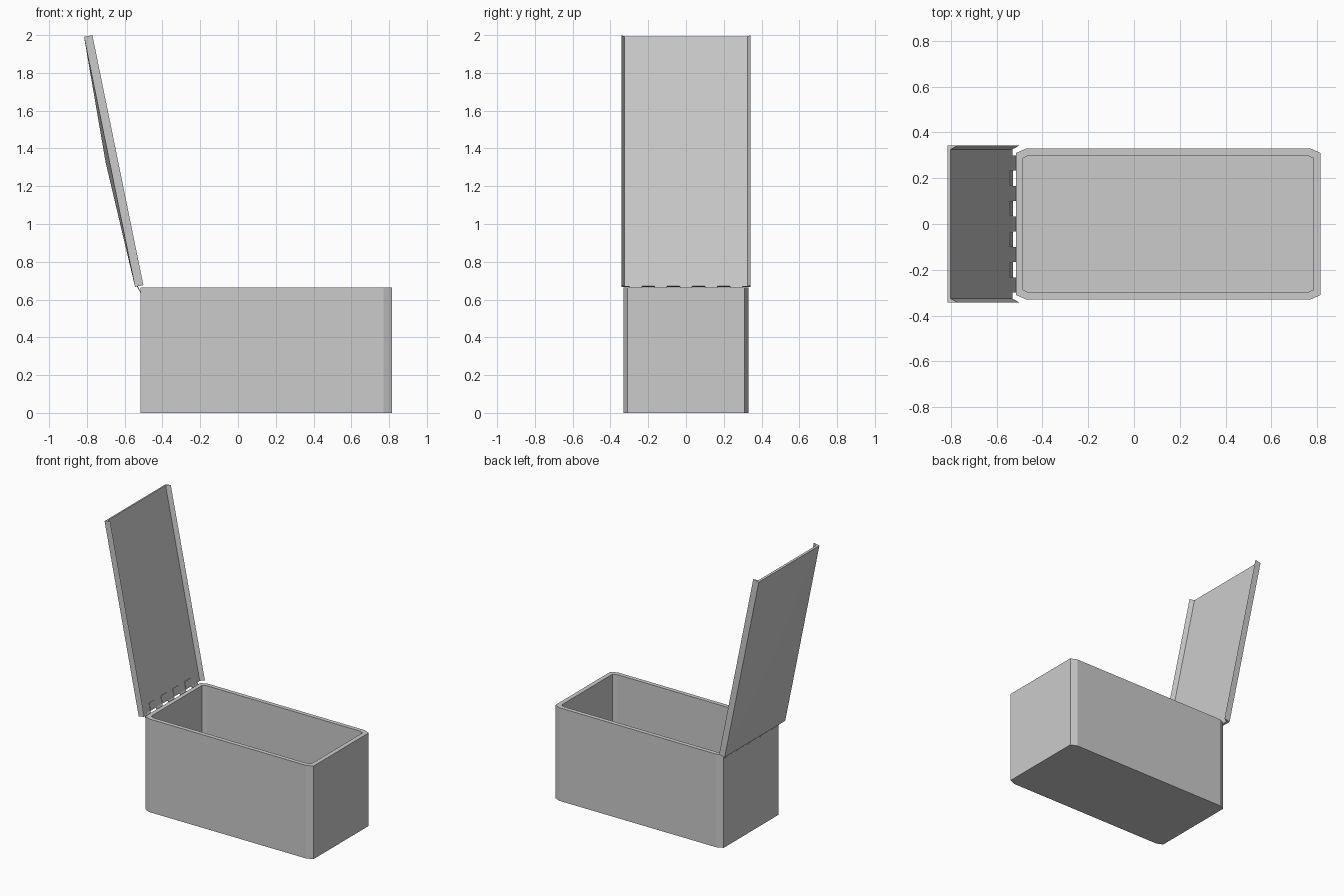
import bpy, bmesh
from mathutils import Vector

if "Cube" in bpy.data.objects:
    bpy.data.objects.remove(bpy.data.objects["Cube"])


def make_object(name, bm):
    bmesh.ops.recalc_face_normals(bm, faces=bm.faces)
    mesh = bpy.data.meshes.new(name)
    bm.to_mesh(mesh)
    bm.free()
    ob = bpy.data.objects.new(name, mesh)
    bpy.context.collection.objects.link(ob)
    return ob


def ring(bm, x0, x1, y, cx, cy, z):
    pts = [(x0 + cx, -y), (x1 - cx, -y), (x1, cy - y), (x1, y - cy),
           (x1 - cx, y), (x0 + cx, y), (x0, y - cy), (x0, cy - y)]
    return [bm.verts.new((a, b, z)) for a, b in pts]


def bridge(bm, a, b):
    for i in range(len(a)):
        j = (i + 1) % len(a)
        bm.faces.new((a[i], a[j], b[j], b[i]))


# Open box with chamfered corners and a thin wall
bm = bmesh.new()
rings = [ring(bm, -0.515, 0.815, 0.33, 0.045, 0.02, 0),
         ring(bm, -0.515, 0.815, 0.33, 0.045, 0.02, 0.665),
         ring(bm, -0.485, 0.783, 0.3, 0.028, 0.013, 0.665),
         ring(bm, -0.485, 0.783, 0.3, 0.028, 0.013, 0.03)]
for a, b in zip(rings, rings[1:]):
    bridge(bm, a, b)
bm.faces.new(rings[0])
bm.faces.new(rings[-1])
make_object("box_body", bm)

# Lid frame: origin at the outer hinge edge, U along the lid, N to its inside
ORIGIN = Vector((-0.545, 0, 0.667))
U = Vector((-0.27, 0, 1.324)).normalized()
N = Vector((U.z, 0, -U.x))
LENGTH = 1.351


def lid_point(u, y, n):
    return ORIGIN + U * u + N * n + Vector((0, y, 0))


# Lid: shallow channel with tapered side lips and a slightly raised outer face
bm = bmesh.new()
profile = [(-0.342, 0), (0.342, 0), (0.342, 0.045), (0.326, 0.015),
           (-0.326, 0.015), (-0.342, 0.045)]
ends = [[bm.verts.new(lid_point(u, y, n)) for y, n in profile] for u in (0, LENGTH)]
bridge(bm, *ends)
for e in ends:
    bm.faces.new(e)
bm.faces.ensure_lookup_table()
outer = bm.faces[0]
apex = bmesh.ops.poke(bm, faces=[outer])["verts"][0]
apex.co -= N * 0.021
make_object("lid", bm)


def slab(bm, corners, offset):
    a = [bm.verts.new(c) for c in corners]
    b = [bm.verts.new(c + offset) for c in corners]
    bridge(bm, a, b)
    bm.faces.new(a)
    bm.faces.new(b)


# Hinge: tabs on the lid, with alternating tabs bent down to the box
bm = bmesh.new()
W = 0.033
for y in (-0.2, -0.067, 0.067, 0.2):
    slab(bm, [lid_point(u, y + s, 0.014) for u, s in
              ((0.0, -W), (0.0, W), (0.054, W), (0.054, -W))], N * 0.004)
make_object("hinge_lid_tabs", bm)

bm = bmesh.new()
for y in (-0.267, -0.133, 0, 0.133, 0.267):
    slab(bm, [Vector((x, y + s, z)) for x, z, s in
              ((-0.534, 0.668, -W), (-0.534, 0.668, W),
               (-0.515, 0.632, W), (-0.515, 0.632, -W))], Vector((0.004, 0, 0.002)))
make_object("hinge_box_tabs", bm)
